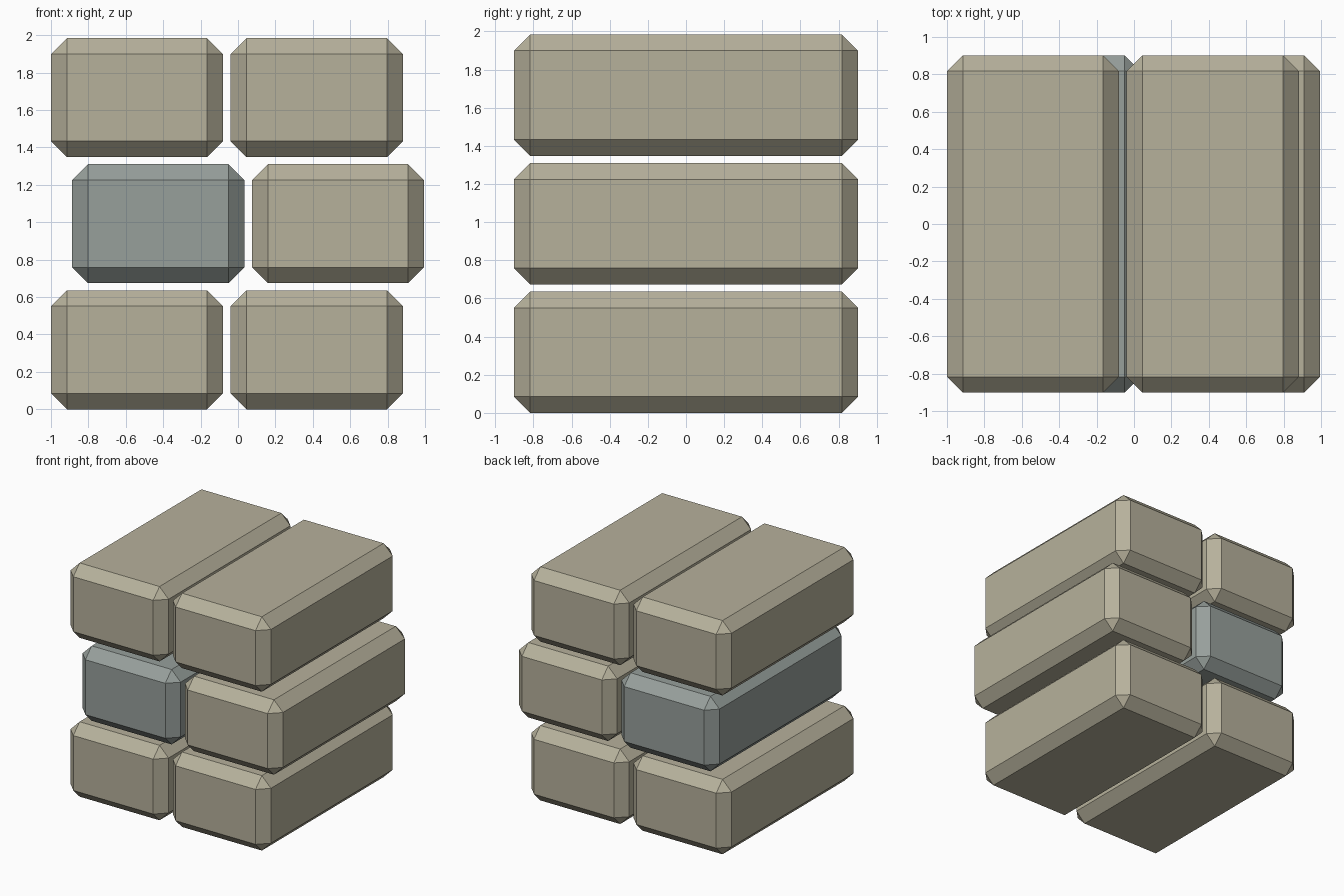
import bpy, bmesh

if "Cube" in bpy.data.objects:
    bpy.data.objects.remove(bpy.data.objects["Cube"])

SIZE = (0.92, 1.804, 0.636)   # one block
CHAMFER = 0.085
PITCH_X, PITCH_Z = 0.961, 0.674
SHIFT = 0.1135                # sideways offset of the middle row


def material(name, color):
    m = bpy.data.materials.new(name)
    m.diffuse_color = (*color, 1)
    m.use_nodes = True
    m.node_tree.nodes["Principled BSDF"].inputs["Base Color"].default_value = m.diffuse_color
    return m


stone = material("stone", (0.47, 0.44, 0.33))
blue_stone = material("blue_stone", (0.31, 0.35, 0.33))


# Chamfered block with flat faces
def block(name, x, z, mat):
    bm = bmesh.new()
    bmesh.ops.create_cube(bm, size=1)
    bmesh.ops.scale(bm, vec=SIZE, verts=bm.verts)
    bmesh.ops.bevel(bm, geom=bm.edges[:], offset=CHAMFER, offset_type='OFFSET',
                    segments=1, profile=0.5, affect='EDGES')
    # Normalise the bevel so it cuts exactly CHAMFER from every side
    for v in bm.verts:
        for i in range(3):
            half = SIZE[i] / 2
            inner = half - CHAMFER
            sign = 1 if v.co[i] > 0 else -1
            v.co[i] = sign * (half if abs(v.co[i]) > half - CHAMFER / 4 else inner)
    mesh = bpy.data.meshes.new(name)
    bm.to_mesh(mesh)
    bm.free()
    mesh.materials.append(mat)
    obj = bpy.data.objects.new(name, mesh)
    obj.location = (x, 0, z)
    bpy.context.collection.objects.link(obj)


# Three staggered rows of two blocks
for row, label in enumerate(("bottom", "middle", "top")):
    for col, side in enumerate(("left", "right")):
        x = -1 + SIZE[0] / 2 + col * PITCH_X + (SHIFT if row == 1 else 0)
        z = SIZE[2] / 2 + row * PITCH_Z
        mat = blue_stone if (row, col) == (1, 0) else stone
        block(f"{label}_{side}_block", x, z, mat)
